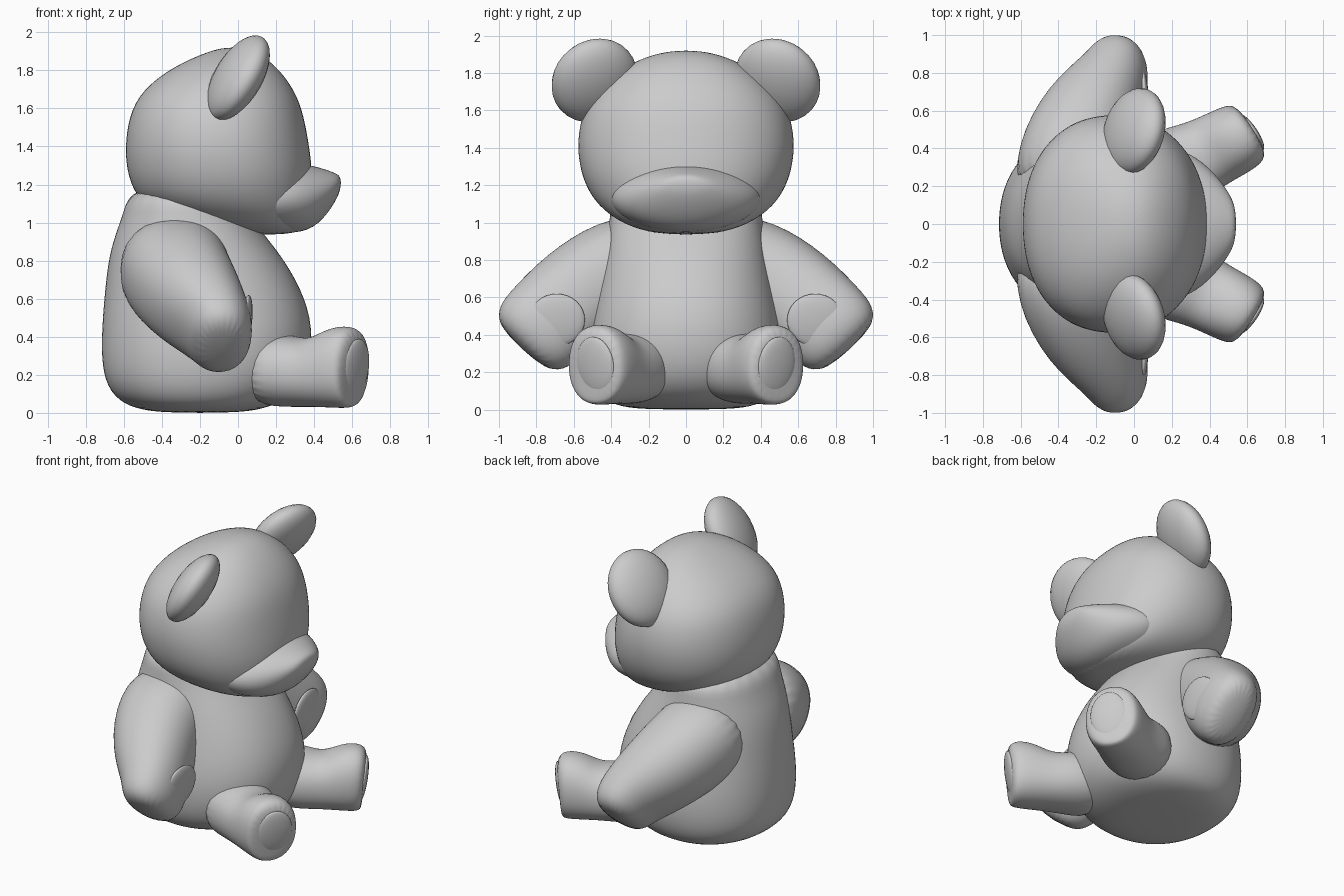
import bpy, math
from mathutils import Vector

SEG = 24


def loft(name, rings, ref, axis=None, power=2.2):
    """Skin superelliptic rings (x, y, z, radius along ref, other radius)."""
    pts = [Vector(r[:3]) for r in rings]
    verts, faces = [], []
    for i, r in enumerate(rings):
        t = axis or pts[min(i + 1, len(pts) - 1)] - pts[max(i - 1, 0)]
        t = Vector(t).normalized()
        u = Vector(ref) - t * t.dot(Vector(ref))
        u.normalize()
        v = t.cross(u)
        for k in range(SEG):
            a = math.tau * k / SEG
            c, s = math.cos(a), math.sin(a)
            cu = math.copysign(abs(c) ** (2 / power), c) * r[3] * 1.015
            sv = math.copysign(abs(s) ** (2 / power), s) * r[4] * 1.015
            verts.append(pts[i] + u * cu + v * sv)
    for i in range(len(rings) - 1):
        for k in range(SEG):
            a, b = i * SEG + k, i * SEG + (k + 1) % SEG
            faces.append((a, b, b + SEG, a + SEG))
    faces.append(tuple(reversed(range(SEG))))
    n = (len(rings) - 1) * SEG
    faces.append(tuple(range(n, n + SEG)))
    me = bpy.data.meshes.new(name)
    me.from_pydata(verts, [], faces)
    me.polygons.foreach_set("use_smooth", [True] * len(faces))
    ob = bpy.data.objects.new(name, me)
    bpy.context.collection.objects.link(ob)
    sub = ob.modifiers.new("smooth", "SUBSURF")
    sub.levels = sub.render_levels = 2
    return ob


def stack(name, rows):
    """Upright body from rows of (z, back x, front x, half width)."""
    rings = [((b + f) / 2, 0, z, (f - b) / 2, w) for z, b, f, w in rows]
    return loft(name, rings, (1, 0, 0), (0, 0, 1))


def disc(name, loc, normal, thick, ry, rz):
    """Flattened ball whose thin axis points along the normal."""
    bpy.ops.mesh.primitive_uv_sphere_add(segments=24, ring_count=16, location=loc)
    ob = bpy.context.object
    ob.name = name
    ob.scale = (thick, ry, rz)
    ob.rotation_euler = Vector(normal).to_track_quat('X', 'Z').to_euler()
    bpy.ops.object.shade_smooth()
    return ob


# torso
stack("torso", [
    (0.0, -0.38, -0.02, 0.22), (0.02, -0.54, 0.14, 0.38), (0.08, -0.65, 0.27, 0.46),
    (0.20, -0.71, 0.36, 0.51), (0.40, -0.715, 0.395, 0.52), (0.60, -0.70, 0.355, 0.48),
    (0.80, -0.68, 0.245, 0.44), (0.93, -0.645, 0.14, 0.42), (1.05, -0.60, 0.05, 0.40),
    (1.20, -0.56, 0.0, 0.39)])

# head
stack("head", [
    (0.935, 0.0, 0.30, 0.14), (0.985, -0.25, 0.36, 0.33), (1.09, -0.50, 0.375, 0.47),
    (1.20, -0.56, 0.385, 0.535), (1.30, -0.585, 0.385, 0.565), (1.43, -0.59, 0.367, 0.58),
    (1.60, -0.56, 0.335, 0.55), (1.72, -0.475, 0.28, 0.465), (1.82, -0.335, 0.20, 0.35),
    (1.89, -0.18, 0.11, 0.21), (1.92, -0.08, 0.02, 0.07)])

# muzzle
loft("muzzle", [
    (0.05, 0, 1.14, 0.42, 0.18), (0.26, 0, 1.13, 0.40, 0.19), (0.40, 0, 1.13, 0.30, 0.168),
    (0.50, 0, 1.175, 0.175, 0.09), (0.542, 0, 1.21, 0.08, 0.035)],
    (0, 1, 0), (1, 0, 0), 2.0)

for side, s in (("left", 1), ("right", -1)):
    def m(rows):
        return [(r[0], s * r[1], *r[2:]) for r in rows]

    # arm running out of the shoulder, with its paw pad
    loft(side + "_arm", m([
        (-0.34, 0.12, 0.80, 0.29, 0.26), (-0.34, 0.36, 0.74, 0.29, 0.295),
        (-0.235, 0.585, 0.60, 0.26, 0.28), (-0.11, 0.75, 0.46, 0.19, 0.255),
        (-0.085, 0.825, 0.385, 0.17, 0.245), (-0.08, 0.88, 0.325, 0.10, 0.17)]), (1, 0, 0))
    disc(side + "_paw_pad", (0.043, s * 0.69, 0.48), (1, s * 0.05, -0.1), 0.03, 0.15, 0.14)

    # leg with its sole pad
    loft(side + "_leg", m([
        (0.05, 0.26, 0.22, 0.17, 0.20), (0.25, 0.295, 0.225, 0.195, 0.225),
        (0.38, 0.37, 0.205, 0.17, 0.19), (0.51, 0.435, 0.235, 0.212, 0.187),
        (0.595, 0.48, 0.245, 0.216, 0.177), (0.625, 0.50, 0.24, 0.175, 0.135)]), (0, 0, 1))
    disc(side + "_sole_pad", (0.615, s * 0.485, 0.235), (0.8, s * 0.55, -0.15), 0.03, 0.12, 0.155)

    # ear
    disc(side + "_ear", (0.0, s * 0.49, 1.76), (0.82, -s * 0.25, -0.5), 0.115, 0.235, 0.25)
